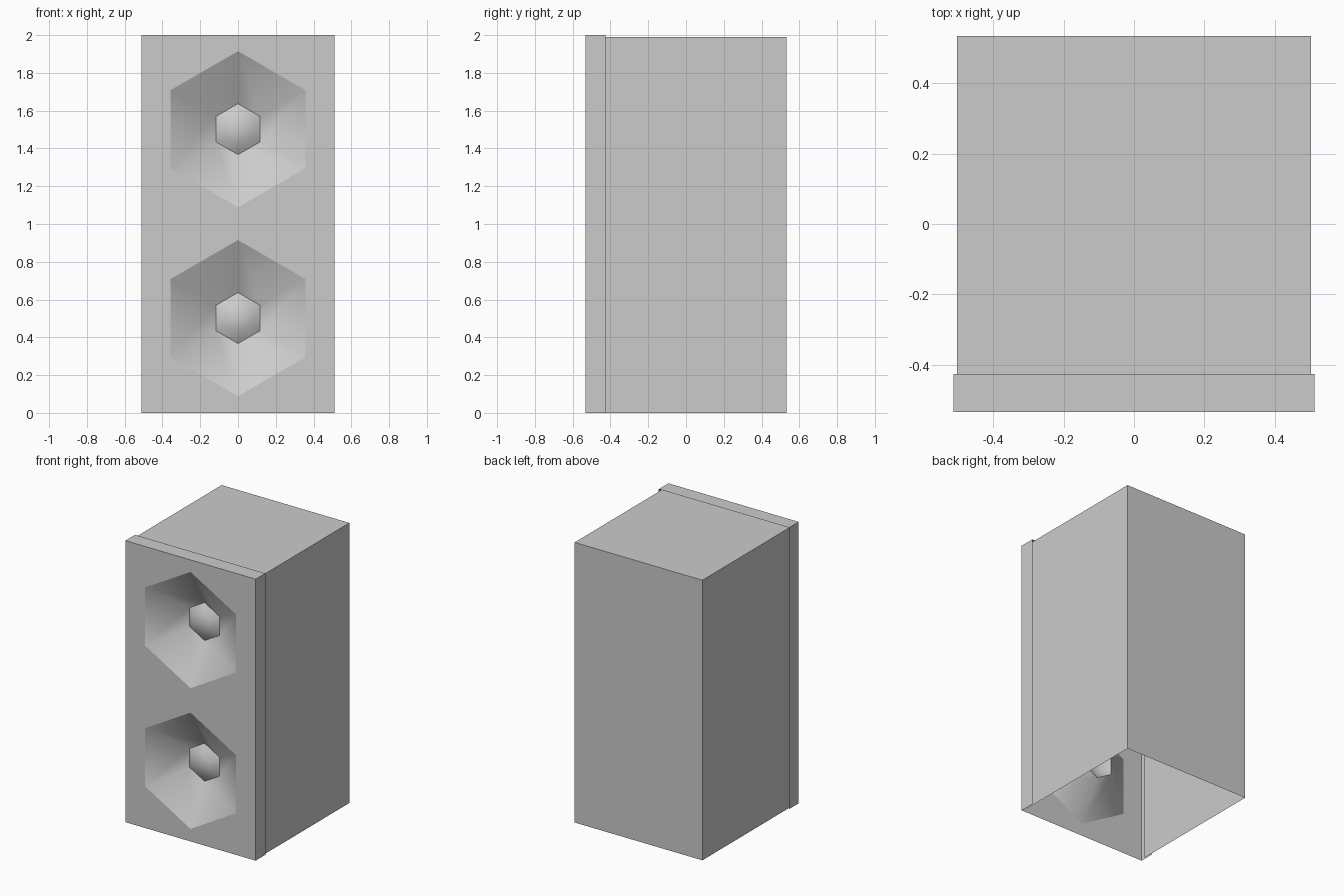
import bpy, bmesh
from math import sin, cos, pi

if "Cube" in bpy.data.objects:
    bpy.data.objects.remove(bpy.data.objects["Cube"])

FRONT, BACK = -0.533, 0.533
CONE_R, CAP_R = 0.413, 0.135
CONE_Y = -0.375
CENTRES = {"lower": 0.502, "upper": 1.502}


def finish(name, bm, smooth=False):
    for f in bm.faces:
        f.smooth = smooth
    me = bpy.data.meshes.new(name)
    bm.to_mesh(me)
    bm.free()
    ob = bpy.data.objects.new(name, me)
    bpy.context.collection.objects.link(ob)
    return ob


def hexagon(bm, r, y, z):
    """Point-up hexagon facing the front."""
    return [bm.verts.new((r * sin(i * pi / 3), y, z + r * cos(i * pi / 3)))
            for i in range(6)]


def loop_edges(bm, vs):
    return [bm.edges.new((vs[i], vs[(i + 1) % len(vs)])) for i in range(len(vs))]


def hex_loft(name, rings, z, tip=None):
    """Six-sided smooth surface through (radius, y) rings, optionally closed."""
    bm = bmesh.new()
    loops = [hexagon(bm, r, y, z) for r, y in rings]
    for a, b in zip(loops, loops[1:]):
        for i in range(6):
            j = (i + 1) % 6
            bm.faces.new((a[i], a[j], b[j], b[i]))
    if tip is not None:
        t = bm.verts.new((0, tip, z))
        for i in range(6):
            bm.faces.new((loops[-1][i], loops[-1][(i + 1) % 6], t))
    bmesh.ops.recalc_face_normals(bm, faces=bm.faces[:])
    # open shells must face the front
    if sum(f.normal.y * f.calc_area() for f in bm.faces) > 0:
        bmesh.ops.reverse_faces(bm, faces=bm.faces[:])
    return finish(name, bm, True)


# Cabinet shell, open at the front and the bottom
bm = bmesh.new()
bmesh.ops.create_cube(bm, size=1)
y0 = -0.49
for v in bm.verts:
    v.co = (v.co.x * 1.004, y0 + (v.co.y + 0.5) * (BACK - y0), (v.co.z + 0.5) * 1.99)
bmesh.ops.delete(bm, geom=[f for f in bm.faces if f.normal.y < -0.5 or f.normal.z < -0.5],
                 context='FACES')
finish("cabinet", bm)

# Front panel with two hexagonal openings and a rim wrapping the cabinet
bm = bmesh.new()
W = 0.512
outer = [bm.verts.new((x, FRONT, z)) for x, z in ((-W, 0), (-W, 2), (W, 2), (W, 0))]
edges = loop_edges(bm, outer)
for z in CENTRES.values():
    edges += loop_edges(bm, hexagon(bm, CONE_R, FRONT, z))
bmesh.ops.triangle_fill(bm, use_beauty=True, edges=edges, normal=(0, -1, 0))
rear = [bm.verts.new((v.co.x, -0.425, v.co.z)) for v in outer]
for i in range(3):
    bm.faces.new((outer[i], outer[i + 1], rear[i + 1], rear[i]))
bmesh.ops.recalc_face_normals(bm, faces=bm.faces[:])
if sum(f.normal.y * f.calc_area() for f in bm.faces) > 0:
    bmesh.ops.reverse_faces(bm, faces=bm.faces[:])
finish("front_panel", bm)

# Recessed driver cones with domed dust caps
for name, z in CENTRES.items():
    hex_loft(name + "_cone", [(CONE_R, FRONT), (CAP_R, CONE_Y)], z)
    hex_loft(name + "_dust_cap", [(CAP_R, CONE_Y), (0.08, CONE_Y - 0.035)], z,
             tip=CONE_Y - 0.05)
